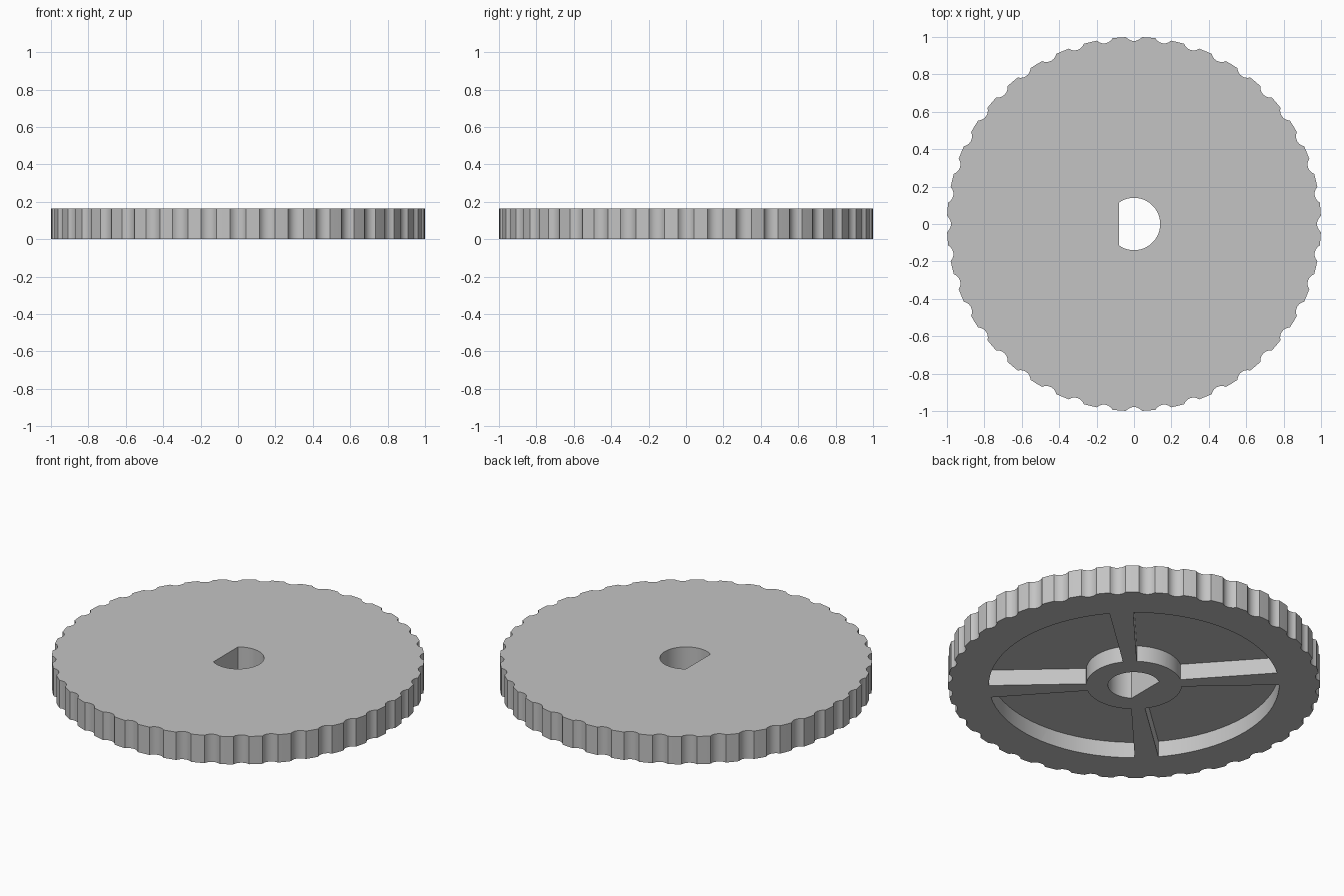
import bpy, bmesh
from math import radians, cos, sin, pi, asin, acos
from mathutils import Vector

HEIGHT = 0.165
POCKET_DEPTH = 0.095
NOTCHES = 40

cube = bpy.data.objects.get("Cube")
if cube:
    bpy.data.objects.remove(cube, do_unlink=True)

grey = bpy.data.materials.new("plain grey")
grey.use_nodes = True
colour = (0.55, 0.55, 0.55, 1)
grey.diffuse_color = colour
grey.node_tree.nodes["Principled BSDF"].inputs["Base Color"].default_value = colour


def polar(r, a):
    return Vector((r * cos(a), r * sin(a), 0))


def arc(r, start, end, steps, centre=Vector((0, 0, 0))):
    return [centre + polar(r, start + (end - start) * i / steps)
            for i in range(steps + 1)]


def prism(name, outline, bottom, top):
    """Extrude a closed outline between two heights."""
    bm = bmesh.new()
    face = bm.faces.new([bm.verts.new((p.x, p.y, bottom)) for p in outline])
    new = bmesh.ops.extrude_face_region(bm, geom=[face])["geom"]
    bmesh.ops.translate(bm, vec=(0, 0, top - bottom),
                        verts=[v for v in new if isinstance(v, bmesh.types.BMVert)])
    bmesh.ops.recalc_face_normals(bm, faces=bm.faces)
    mesh = bpy.data.meshes.new(name)
    bm.to_mesh(mesh)
    bm.free()
    mesh.materials.append(grey)
    ob = bpy.data.objects.new(name, mesh)
    bpy.context.collection.objects.link(ob)
    return ob


# Scalloped wheel: round notches around the rim with plain lands between them
outline = []
notch_r, notch_dist = 0.053, 1.031
spread = acos((notch_dist ** 2 + notch_r ** 2 - 1) / (2 * notch_dist * notch_r))
step = 2 * pi / NOTCHES
for i in range(NOTCHES):
    a = i * step
    outline += arc(notch_r, a + pi + spread, a + pi - spread, 6, polar(notch_dist, a))
    outline.append(polar(1.0, a + step / 2))
wheel = prism("knurled_wheel", outline, 0, HEIGHT)

# Shaft hole with one flat side
flat = acos(-0.08 / 0.14)
cutters = [prism("shaft_hole_cutter", arc(0.14, -flat, flat, 36), -0.1, HEIGHT + 0.1)]

# Four underside pockets, leaving diagonal spokes that widen outwards
outer, inner = radians(40.3), radians(36.7)
for i in range(4):
    a = i * pi / 2
    pocket = arc(0.78, a - outer, a + outer, 20) + arc(0.257, a + inner, a - inner, 14)
    cutters.append(prism("pocket_cutter", pocket, -0.1, POCKET_DEPTH))

for cutter in cutters:
    cutter.hide_render = True
    mod = wheel.modifiers.new("cut", "BOOLEAN")
    mod.operation = "DIFFERENCE"
    mod.solver = "EXACT"
    mod.object = cutter

# Bake the cuts and drop the cutters
graph = bpy.context.evaluated_depsgraph_get()
baked = bpy.data.meshes.new_from_object(wheel.evaluated_get(graph))
wheel.modifiers.clear()
wheel.data = baked
for cutter in cutters:
    bpy.data.objects.remove(cutter, do_unlink=True)

bpy.ops.object.select_all(action="DESELECT")
wheel.select_set(True)
bpy.context.view_layer.objects.active = wheel
bpy.ops.object.shade_smooth_by_angle(angle=radians(30))
